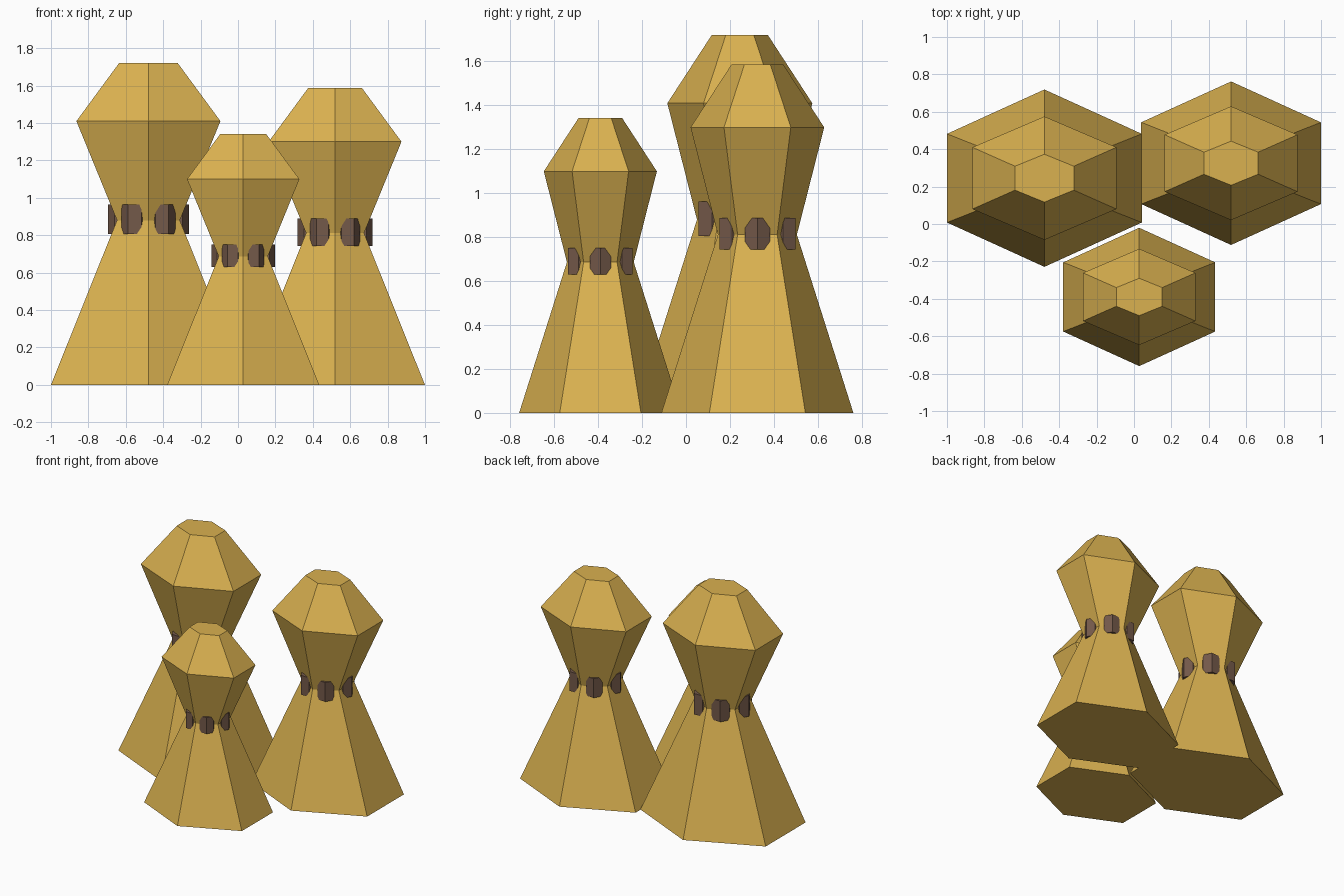
import bpy, bmesh, math

cube = bpy.data.objects.get("Cube")
if cube:
    bpy.data.objects.remove(cube, do_unlink=True)


def material(name, colour):
    mat = bpy.data.materials.new(name)
    mat.use_nodes = True
    mat.diffuse_color = colour
    mat.node_tree.nodes["Principled BSDF"].inputs["Base Color"].default_value = colour
    return mat


gold = material("golden_straw", (0.70, 0.44, 0.08, 1))
brown = material("dark_brown", (0.175, 0.10, 0.068, 1))

# Tower profile: height, half width in x, corner reach in y
PROFILE = [(0, 0.521, 0.474), (0.88, 0.168, 0.195),
           (1.41, 0.385, 0.33), (1.72, 0.157, 0.128)]
SIDES = 6


def finish(bm, name, mat, location):
    bmesh.ops.recalc_face_normals(bm, faces=bm.faces)
    mesh = bpy.data.meshes.new(name)
    bm.to_mesh(mesh)
    bm.free()
    mesh.materials.append(mat)
    obj = bpy.data.objects.new(name, mesh)
    obj.location = location
    bpy.context.collection.objects.link(obj)
    return obj


def loft(name, rings, mat, location):
    """Skin a stack of six-sided rings and close both ends."""
    bm = bmesh.new()
    loops = [[bm.verts.new(p) for p in ring] for ring in rings]
    for low, high in zip(loops, loops[1:]):
        for i in range(SIDES):
            j = (i + 1) % SIDES
            bm.faces.new((low[i], low[j], high[j], high[i]))
    bm.faces.new(loops[0][::-1])
    bm.faces.new(loops[-1])
    return finish(bm, name, mat, location)


def hexagon(half_x, reach_y, z):
    """Ring with corners pointing front and back."""
    angles = [math.radians(30 + 60 * i) for i in range(SIDES)]
    flat = math.cos(math.radians(30))
    return [(half_x * math.cos(a) / flat, reach_y * math.sin(a), z) for a in angles]


def tower(label, x, y, size):
    # Waisted body with flared base and bevelled cap
    rings = [hexagon(w * size, d * size, z * size) for z, w, d in PROFILE]
    loft(label + "_tower_body", rings, gold, (x, y, 0))

    # Six upright pegs sunk into the waist, one on each side
    for i in range(SIDES):
        a = math.radians(60 * i)
        bm = bmesh.new()
        bmesh.ops.create_cone(bm, cap_ends=True, segments=SIDES,
                              radius1=0.071 * size, radius2=0.071 * size,
                              depth=0.157 * size)
        # Corners point left and right
        for v in bm.verts:
            v.co.x, v.co.y = v.co.y, v.co.x
        bmesh.ops.translate(bm, verts=bm.verts,
                            vec=(0.146 * size * math.cos(a), 0.146 * size * math.sin(a),
                                 0.885 * size))
        finish(bm, f"{label}_waist_peg_{i + 1}", brown, (x, y, 0))


tower("tall", -0.479, 0.245, 1.0)
tower("medium", 0.519, 0.325, 0.922)
tower("short", 0.028, -0.39, 0.78)
